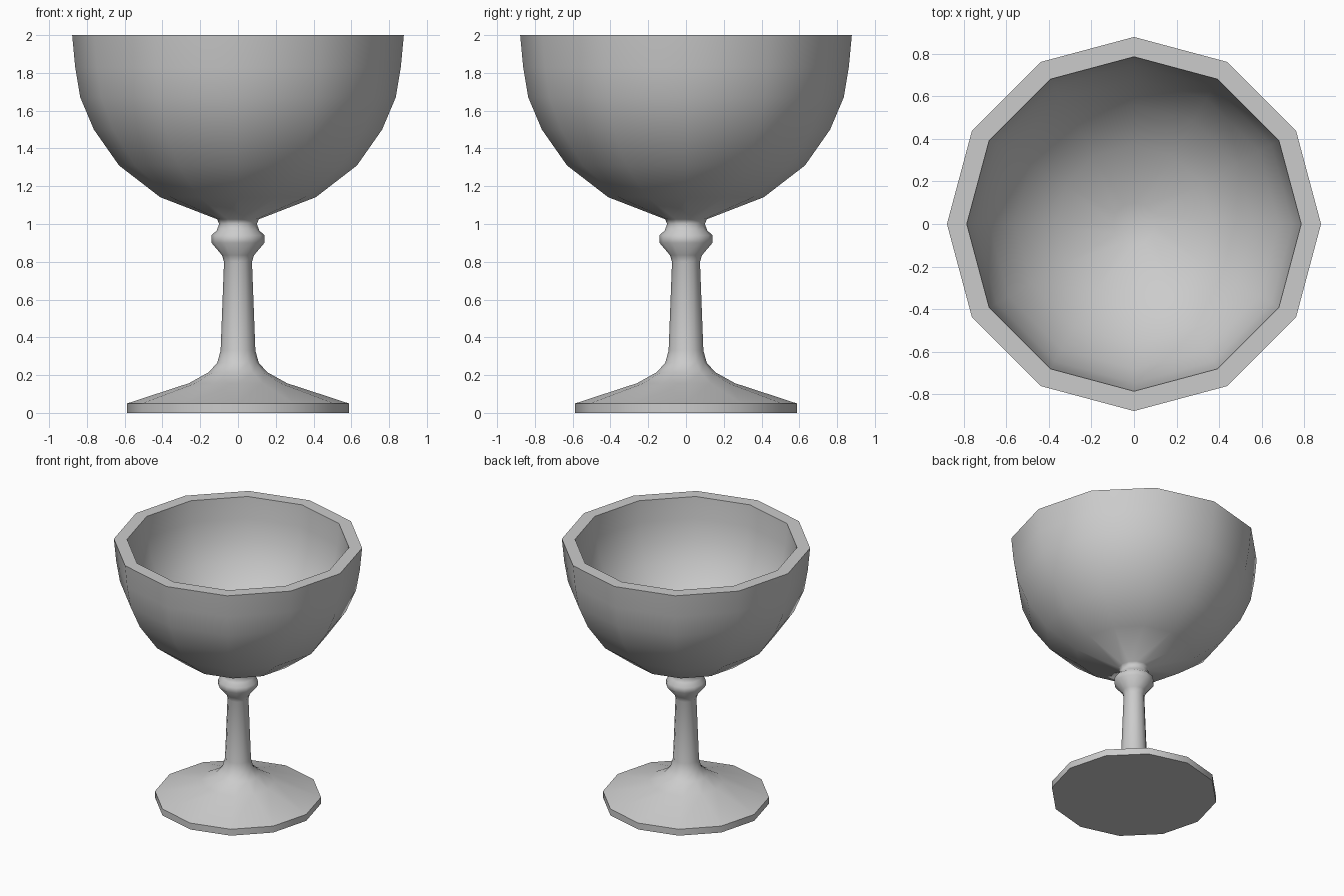
import bpy, bmesh
from math import tau, radians

if "Cube" in bpy.data.objects:
    bpy.data.objects.remove(bpy.data.objects["Cube"])

SIDES = 12

# half profiles (radius, height)
foot = [(0, 0), (0.587, 0), (0.587, 0.05), (0.26, 0.157), (0.155, 0.215)]
stem = [(0.11, 0.265), (0.092, 0.33), (0.074, 0.80), (0.085, 0.835)]
knop = [(0.14, 0.90), (0.14, 0.94), (0.112, 0.967), (0.10, 1.0), (0.11, 1.025)]
bowl_outside = [(0.412, 1.142), (0.63, 1.31), (0.763, 1.50), (0.835, 1.67),
                (0.862, 1.83), (0.878, 2.0)]
bowl_inside = [(0.785, 2.0), (0.772, 1.84), (0.745, 1.69), (0.68, 1.54),
               (0.56, 1.37), (0.37, 1.22), (0.10, 1.12), (0, 1.11)]


def lathe(name, profile):
    """Spin a closed half profile around the z axis."""
    bm = bmesh.new()
    verts = [bm.verts.new((r, 0, z)) for r, z in profile]
    edges = [bm.edges.new(pair) for pair in zip(verts, verts[1:])]
    bmesh.ops.spin(bm, geom=verts + edges, cent=(0, 0, 0), axis=(0, 0, 1),
                   angle=tau, steps=SIDES)
    bmesh.ops.remove_doubles(bm, verts=bm.verts, dist=0.0005)
    bmesh.ops.recalc_face_normals(bm, faces=bm.faces)
    mesh = bpy.data.meshes.new(name)
    bm.to_mesh(mesh)
    bm.free()
    obj = bpy.data.objects.new(name, mesh)
    bpy.context.collection.objects.link(obj)
    bpy.ops.object.select_all(action='DESELECT')
    obj.select_set(True)
    bpy.context.view_layer.objects.active = obj
    bpy.ops.object.shade_smooth_by_angle(angle=radians(50))
    return obj


# whole goblet as one continuous surface
lathe("goblet", foot + stem + knop + bowl_outside + bowl_inside)
